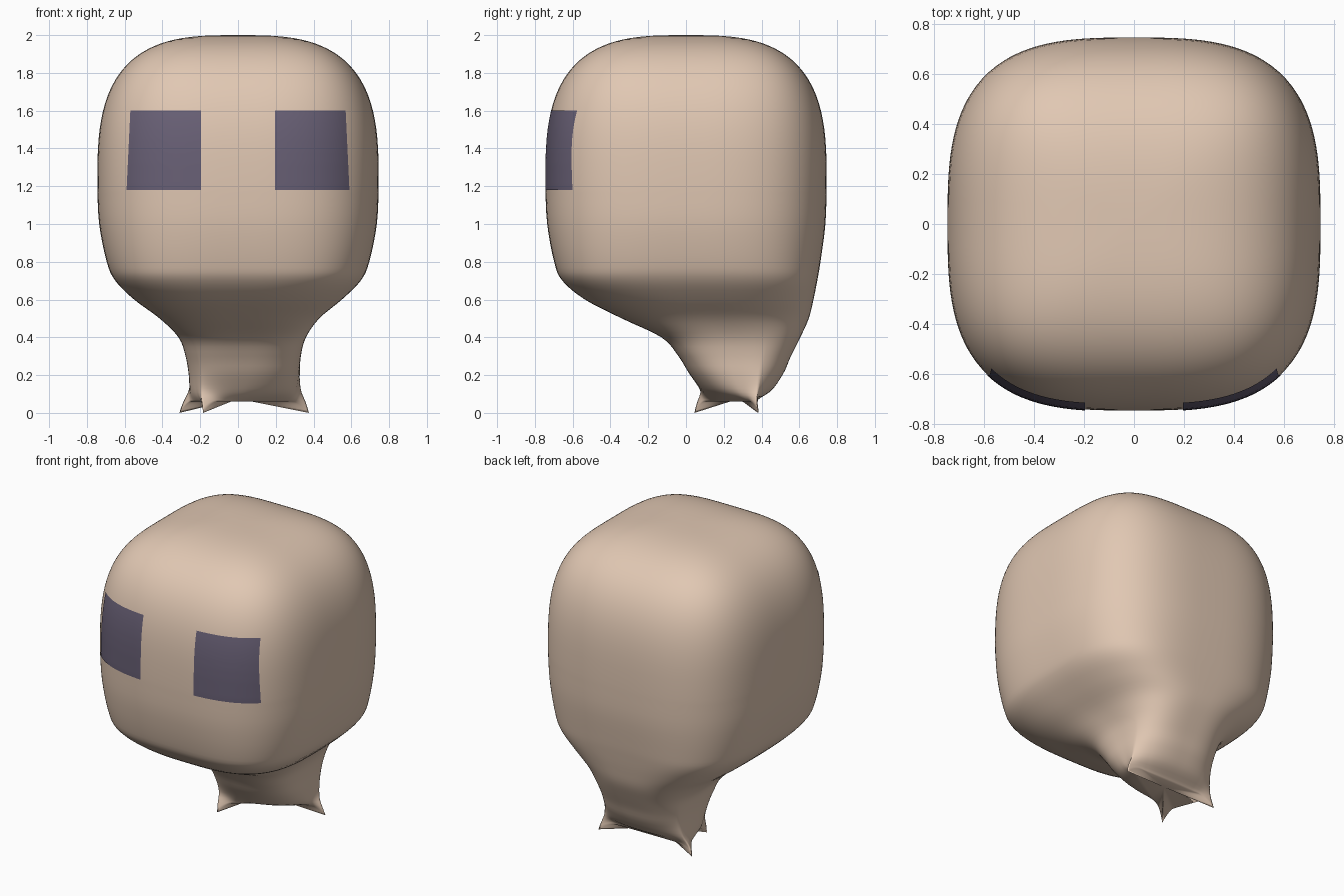
import bpy
import bmesh
from math import cos, sin, pi, radians, copysign
from mathutils import Vector
from mathutils.bvhtree import BVHTree

cube = bpy.data.objects.get("Cube")
if cube:
    bpy.data.objects.remove(cube, do_unlink=True)


def material(name, rgb):
    m = bpy.data.materials.new(name)
    m.use_nodes = True
    col = (*rgb, 1)
    m.diffuse_color = col
    bsdf = m.node_tree.nodes["Principled BSDF"]
    bsdf.inputs["Base Color"].default_value = col
    bsdf.inputs["Roughness"].default_value = 0.7
    return m


skin = material("skin", (0.75, 0.575, 0.45))
violet = material("dark violet", (0.14, 0.117, 0.18))


def finish(name, bm, mat):
    mesh = bpy.data.meshes.new(name)
    bm.to_mesh(mesh)
    mesh.materials.append(mat)
    ob = bpy.data.objects.new(name, mesh)
    bpy.context.scene.collection.objects.link(ob)
    for p in mesh.polygons:
        p.use_smooth = True
    return ob


COLS = 144
N = 3.05
HALF = 0.745

# Neck tips: angle around the ring and position
TIPS = [(20, Vector((0.375, 0.385))), (150, Vector((-0.31, 0.38))),
        (225, Vector((-0.185, 0.045))), (380, Vector((0.375, 0.385)))]
MIDDLE = Vector((0, 0.27))


def neck_end(deg):
    """Concave triangle through the tips; returns the point and its closeness to a tip."""
    if deg < 20:
        deg += 360
    for (a, p), (b, q) in zip(TIPS, TIPS[1:]):
        if a <= deg <= b:
            t = (deg - a) / (b - a)
            point = p.lerp(q, t)
            pull = 0.1 * min(1, 6 * t * (1 - t))
            near = max(0, 1 - min(deg - a, b - deg) / 20) ** 2
            return point.lerp(MIDDLE, pull), near


def power(v, n):
    return copysign(abs(v) ** (2 / n), v)


def ring(bm, z, x0, x1, y0, y1, n, w):
    """Rounded-square ring, blended by w into the neck end."""
    verts = []
    for i in range(COLS):
        deg = 360 * i / COLS
        a = radians(deg)
        p = Vector(((x0 + x1) / 2 + (x1 - x0) / 2 * power(cos(a), n),
                    (y0 + y1) / 2 + (y1 - y0) / 2 * power(sin(a), n)))
        end, near = neck_end(deg)
        p = p.lerp(end, w)
        verts.append(bm.verts.new((p.x, p.y, z - 0.06 * near * w ** 3)))
    return verts


# Neck and jaw sections: z, x range, y range, squareness, neck-end blend
SECTIONS = [
    (0.06, -0.27, 0.33, 0.05, 0.42, 3, 1),
    (0.11, -0.265, 0.325, 0.05, 0.49, 2.8, 0.4),
    (0.2, -0.265, 0.33, 0, 0.535, 2.8, 0.15),
    (0.3, -0.28, 0.335, -0.05, 0.565, 3, 0.05),
    (0.4, -0.315, 0.36, -0.13, 0.605, 3, 0),
    (0.5, -0.415, 0.43, -0.34, 0.65, 2.9, 0),
    (0.6, -0.55, 0.55, -0.535, 0.675, 3.1, 0),
    (0.7, -0.65, 0.65, -0.655, 0.695, 3.3, 0),
    (0.8, -0.695, 0.695, -0.698, 0.712, 3.2, 0),
    (1.0, -0.735, 0.735, -0.735, 0.738, N, 0),
    (1.2, -HALF, HALF, -HALF, HALF, N, 0),
]


def spline(rows, steps):
    """Smooth in-between sections."""
    out = []
    for k in range(len(rows) - 1):
        quad = [rows[min(max(k + d, 0), len(rows) - 1)] for d in (-1, 0, 1, 2)]
        for s in range(steps):
            t = s / steps
            out.append([b + t * ((c - a) + t * ((2 * a - 5 * b + 4 * c - d)
                        + t * (3 * b - a - 3 * c + d))) / 2
                        for a, b, c, d in zip(*quad)])
    return out + [rows[-1]]


# Head and neck in one skin
bm = bmesh.new()
rings = [ring(bm, *row) for row in spline(SECTIONS, 4)]
for k in range(1, 28):
    phi = pi / 2 * k / 27.3
    r = HALF * cos(phi) ** (2 / N)
    rise = sin(phi) ** (2 / N)
    rings.append(ring(bm, 1.2 + 0.8 * rise, -r, r, -r, r, N + 0.9 * rise ** 4, 0))
for low, high in zip(rings, rings[1:]):
    for i in range(COLS):
        j = (i + 1) % COLS
        bm.faces.new((low[i], low[j], high[j], high[i]))
crown = bm.verts.new((0, 0, 2))
base = bm.verts.new((0, 0.28, 0.075))
for i in range(COLS):
    j = (i + 1) % COLS
    bm.faces.new((rings[-1][i], rings[-1][j], crown))
    bm.faces.new((rings[0][j], rings[0][i], base))
bmesh.ops.recalc_face_normals(bm, faces=bm.faces)
surface = BVHTree.FromBMesh(bm)
finish("head_and_neck", bm, skin)
bm.free()


# Eyes: thin patches laid on the face
def eye(name, side):
    bm = bmesh.new()
    steps = 20
    grid = []
    for r in range(steps + 1):
        v = r / steps
        row = []
        for c in range(steps + 1):
            x = side * (0.195 + (0.395 - 0.02 * v) * c / steps)
            z = 1.18 + 0.42 * v
            hit = surface.ray_cast(Vector((x, -2, z)), Vector((0, 1, 0)))[0]
            row.append(bm.verts.new(hit - Vector((0, 0.004, 0))))
        grid.append(row)
    for a, b in zip(grid, grid[1:]):
        for c in range(steps):
            quad = (a[c], a[c + 1], b[c + 1], b[c])
            bm.faces.new(quad if side > 0 else quad[::-1])
    finish(name, bm, violet)
    bm.free()


eye("left_eye", 1)
eye("right_eye", -1)
